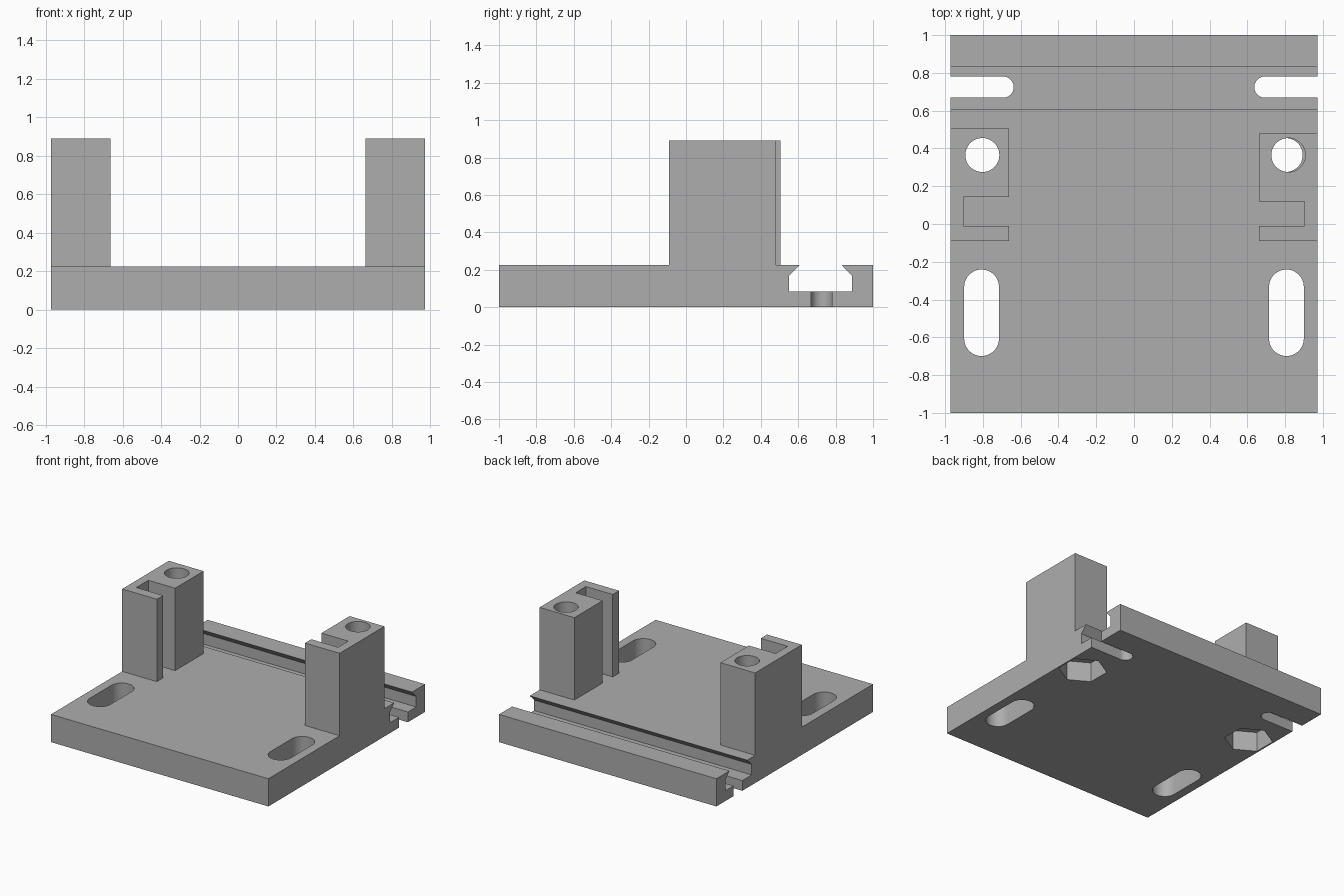
import bpy
import bmesh
from math import cos, sin, pi, radians

if "Cube" in bpy.data.objects:
    bpy.data.objects.remove(bpy.data.objects["Cube"], do_unlink=True)

HALF_W = 0.972      # half width of the plate
PLATE_TOP = 0.224
TOWER_TOP = 0.89
TOWER_IN = 0.662    # inner face of the towers
HOLE_Y = 0.365

grey = bpy.data.materials.new("plain grey")
grey.use_nodes = True
tone = (0.42, 0.42, 0.42, 1)
grey.diffuse_color = tone
grey.node_tree.nodes["Principled BSDF"].inputs["Base Color"].default_value = tone


def prism(name, outline, low, high, axis="z"):
    """Extrude a closed outline along z (x, y points) or x (y, z points)."""
    def place(p, t):
        return (p[0], p[1], t) if axis == "z" else (t, p[0], p[1])
    bm = bmesh.new()
    face = bm.faces.new([bm.verts.new(place(p, low)) for p in outline])
    ext = bmesh.ops.extrude_face_region(bm, geom=[face])
    moved = [v for v in ext["geom"] if isinstance(v, bmesh.types.BMVert)]
    shift = (0, 0, high - low) if axis == "z" else (high - low, 0, 0)
    bmesh.ops.translate(bm, verts=moved, vec=shift)
    bmesh.ops.recalc_face_normals(bm, faces=bm.faces)
    mesh = bpy.data.meshes.new(name)
    bm.to_mesh(mesh)
    bm.free()
    mesh.materials.append(grey)
    obj = bpy.data.objects.new(name, mesh)
    bpy.context.collection.objects.link(obj)
    return obj


def ring(x, y, r, sides=48, turn=0.0):
    return [(x + r * cos(turn + 2 * pi * i / sides),
             y + r * sin(turn + 2 * pi * i / sides)) for i in range(sides)]


def slot(x0, y0, x1, y1, r, steps=24):
    """Outline of a round-ended slot between two centres on one axis."""
    start = -pi / 2 if y0 == y1 else 0
    pts = []
    for cx, cy, a0 in ((x1, y1, start), (x0, y0, start + pi)):
        pts += [(cx + r * cos(a0 + pi * i / steps),
                 cy + r * sin(a0 + pi * i / steps)) for i in range(steps + 1)]
    return pts


def cut(obj, cutter):
    mod = obj.modifiers.new("cut", "BOOLEAN")
    mod.operation = "DIFFERENCE"
    mod.solver = "EXACT"
    mod.object = cutter
    bpy.context.view_layer.objects.active = obj
    bpy.ops.object.modifier_apply(modifier=mod.name)
    bpy.data.objects.remove(cutter, do_unlink=True)


# Base plate with an undercut channel across the back
profile = [(-1, 0), (1, 0), (1, PLATE_TOP), (0.833, PLATE_TOP), (0.887, 0.168),
           (0.887, 0.083), (0.55, 0.083), (0.55, 0.168), (0.607, PLATE_TOP),
           (-1, PLATE_TOP)]
base = prism("base_plate", profile, -HALF_W, HALF_W, "x")

for side in (-1, 1):
    # Mounting slots at the front and open-ended slots in the channel
    cut(base, prism("slot_cutter", slot(side * 0.807, -0.607, side * 0.807, -0.333, 0.092),
                    -0.1, 0.4))
    ends = sorted((side * 0.693, side * 1.2))
    cut(base, prism("end_cutter", slot(ends[0], 0.725, ends[1], 0.725, 0.056),
                    -0.1, 0.15))
    # Bolt holes with hexagonal nut pockets underneath
    cut(base, prism("bolt_cutter", ring(side * 0.803, HOLE_Y, 0.09), -0.1, 0.4))
    cut(base, prism("nut_cutter", ring(side * 0.803, HOLE_Y, 0.18, 6, pi / 2), -0.1, 0.16))

# Towers with a vertical guide groove facing inward
towers = []
for name, side, back, groove_back, hole_x in (
        ("right_tower", -1, 0.505, 0.143, -0.803),
        ("left_tower", 1, 0.48, 0.12, 0.817)):
    outline = [(HALF_W, -0.09), (HALF_W, back), (TOWER_IN, back),
               (TOWER_IN, groove_back), (0.902, groove_back), (0.902, -0.01),
               (TOWER_IN, -0.01), (TOWER_IN, -0.09)]
    tower = prism(name, [(side * x, y) for x, y in outline], PLATE_TOP, TOWER_TOP)
    cut(tower, prism("bore_cutter", ring(hole_x, HOLE_Y, 0.09), 0, 1))
    towers.append(tower)

# Smooth round walls, crisp edges
bpy.ops.object.select_all(action="DESELECT")
for obj in [base] + towers:
    obj.select_set(True)
bpy.context.view_layer.objects.active = base
bpy.ops.object.shade_smooth_by_angle(angle=radians(30))
